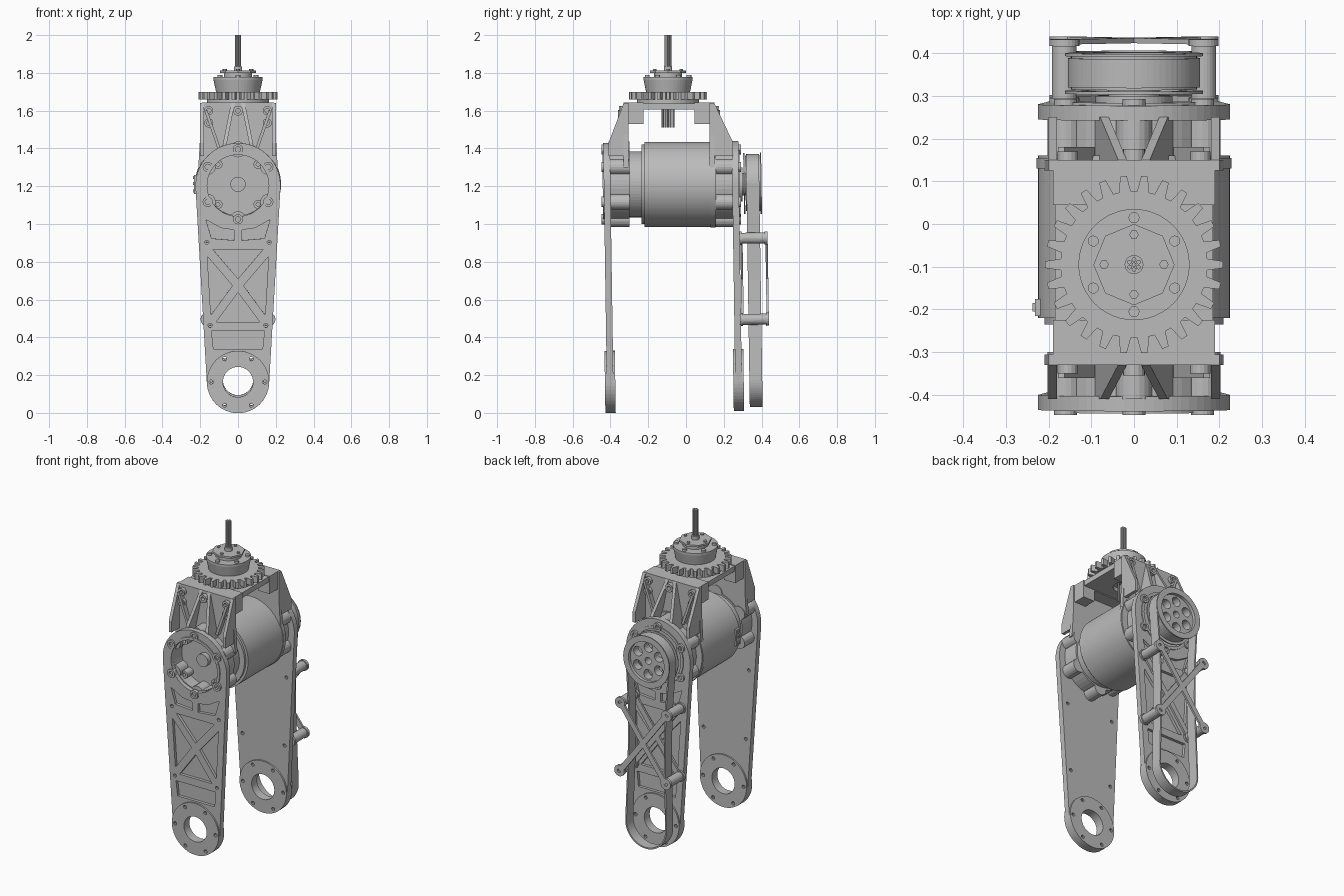
import bpy, bmesh, math
from mathutils import Matrix, Vector

cube = bpy.data.objects.get("Cube")
if cube:
    bpy.data.objects.remove(cube)

GREY = (0.5, 0.5, 0.5, 1)
metal = bpy.data.materials.new("machined grey")
metal.use_nodes = True
metal.diffuse_color = GREY
metal.node_tree.nodes["Principled BSDF"].inputs["Base Color"].default_value = GREY

AXIS = 1.21      # height of the motor axis
ANKLE = 0.17     # height of the lower ring
GEAR_Y = -0.095  # depth of the turntable axis
parts = []


def circle(u, v, r, n=48):
    return [(u + r * math.cos(2 * math.pi * i / n), v + r * math.sin(2 * math.pi * i / n)) for i in range(n)]


def ring_points(u, v, r, n, start=90):
    return [(u + r * math.cos(math.radians(start + 360 * i / n)),
             v + r * math.sin(math.radians(start + 360 * i / n))) for i in range(n)]


def capsule(r_top, r_low, top=AXIS, low=ANKLE, n=32):
    """Outline around two circles of different radius, joined by tangents."""
    lean = math.asin((r_top - r_low) / (top - low))
    pts = []
    for c, r, a, sweep in ((top, r_top, -lean, math.pi + 2 * lean), (low, r_low, math.pi + lean, math.pi - 2 * lean)):
        pts += [(r * math.cos(a + sweep * i / n), c + r * math.sin(a + sweep * i / n)) for i in range(n + 1)]
    return pts


def prism(name, loops, d0, d1, axis="Y"):
    """Extrude an outline (first loop) with holes (other loops) along an axis."""
    place = {"X": lambda u, v, d: (d, u, v), "Y": lambda u, v, d: (u, d, v), "Z": lambda u, v, d: (u, v, d)}[axis]
    bm = bmesh.new()
    edges = []
    for loop in loops:
        vs = [bm.verts.new(place(u, v, d0)) for u, v in loop]
        edges += [bm.edges.new((vs[i - 1], vs[i])) for i in range(len(vs))]
    bmesh.ops.triangle_fill(bm, edges=edges, use_beauty=True)
    grown = bmesh.ops.extrude_face_region(bm, geom=bm.faces[:], use_keep_orig=True)
    moved = [g for g in grown["geom"] if isinstance(g, bmesh.types.BMVert)]
    bmesh.ops.translate(bm, verts=moved, vec=Vector(place(0, 0, d1 - d0)))
    bmesh.ops.recalc_face_normals(bm, faces=bm.faces[:])
    mesh = bpy.data.meshes.new(name)
    bm.to_mesh(mesh)
    bm.free()
    mesh.materials.append(metal)
    ob = bpy.data.objects.new(name, mesh)
    bpy.context.collection.objects.link(ob)
    parts.append(ob)
    return ob


def disc(name, u, v, r, d0, d1, axis="Y", hole=0, n=48):
    loops = [circle(u, v, r, n)] + ([circle(u, v, hole, n)] if hole else [])
    return prism(name, loops, d0, d1, axis)


def box(name, x0, x1, y0, y1, z0, z1):
    return prism(name, [[(x0, y0), (x1, y0), (x1, y1), (x0, y1)]], z0, z1, "Z")


def bar(name, a, b, w, d0, d1):
    """Straight bar between two points of the xz plane."""
    a, b = Vector(a), Vector(b)
    s = (b - a).orthogonal().normalized() * w
    return prism(name, [[tuple(p) for p in (a + s, b + s, b - s, a - s)]], d0, d1)


def inset(poly, k):
    c = sum((Vector(p) for p in poly), Vector((0, 0))) / len(poly)
    return [tuple(c + (Vector(p) - c) * k) for p in poly]


# Leg plates: flat web, with a pocketed layer on the outer face
def leg(side, s, face):
    screws = [(x * sx, z) for x, z in ((0.165, 0.91), (0.148, 0.47)) for sx in (-1, 1)]
    screws += ring_points(0, ANKLE, 0.142, 6, 0)
    holes = [circle(u, v, 0.011, 10) for u, v in screws] + [circle(0, ANKLE, 0.08), circle(0, AXIS, 0.165)]
    tl, tr, bl, br, mid = (-0.18, 0.89), (0.18, 0.89), (-0.155, 0.47), (0.155, 0.47), (0, 0.68)
    pockets = [inset(t, 0.74) for t in ((tl, tr, mid), (bl, br, mid), (tl, bl, mid), (tr, br, mid))]
    pockets.append([(-0.14, 0.44), (0.14, 0.44), (0.13, 0.345), (-0.13, 0.345)])
    for k in (-1, 1):
        pockets.append([(0.02 * k, 0.92), (0.14 * k, 0.93), (0.17 * k, 1.03), (0.09 * k, 0.985), (0.02 * k, 0.975)])
    outline = capsule(0.225, 0.165)
    step = face - s * 0.018
    return [prism(side + "_leg_web", [outline] + holes, face - s * 0.035, step),
            prism(side + "_leg_ribs", [outline] + holes + pockets, step, face),
            prism(side + "_leg_ankle_ring", [circle(0, ANKLE, 0.165), circle(0, ANKLE, 0.08)] + holes[4:10],
                  face - s * 0.045, face + s * 0.01),
            disc(side + "_leg_rim", 0, AXIS, 0.18, face - s * 0.02, face + s * 0.006, hole=0.163)]


tilted = leg("front", -1, -0.435) + leg("back", 1, 0.28)

# Motor body and the hubs that carry the legs
disc("motor_body", 0, AXIS, 0.225, -0.22, 0.16, n=96)
disc("motor_seam", 0, AXIS, 0.228, 0.13, 0.155, n=96)
disc("motor_front_step", 0, AXIS, 0.21, -0.235, -0.22, n=64)
disc("motor_neck", 0, AXIS, 0.175, -0.31, -0.23, n=64)
box("motor_connector", -0.232, -0.2, -0.215, -0.175, 1.16, 1.26)
for z in (1.175, 1.215, 1.245):
    box("connector_pin", -0.238, -0.23, -0.205, -0.185, z - 0.008, z + 0.008)
disc("motor_shaft_stub", 0, AXIS, 0.04, -0.36, -0.3)
for side, y0, y1, face, s in (("front", -0.41, -0.3, -0.435, -1), ("back", 0.155, 0.25, 0.28, 1)):
    disc(side + "_hub", 0, AXIS, 0.185, y0, y1, hole=0.165)
    disc(side + "_hub_floor", 0, AXIS, 0.17, y0 + 0.08 if s < 0 else 0.2, y1)
    for u, v in ring_points(0, AXIS, 0.185, 6):
        disc(side + "_hub_boss", u, v, 0.042, y0, y1, n=20)
        disc(side + "_hub_bolt", u, v, 0.027, face - s * 0.01, face + s * 0.012, hole=0.014, n=16)
    for u, v in ring_points(0, AXIS, 0.15, 4, 45):
        disc(side + "_inner_lug", u, v, 0.024, y0 + 0.02, y1 - 0.01, hole=0.01, n=16)

# Upper bracket: walls with sloping gussets, corner blocks and a top plate
for side, s, wall, foot in (("front", -1, -0.305, -0.41), ("back", 1, 0.125, 0.25)):
    outer = wall + s * 0.025
    prism(side + "_bracket_wall", [[(-0.21, 1.3), (0.21, 1.3), (0.19, 1.64), (-0.19, 1.64)],
                                   circle(0, AXIS + 0.11, 0.01, 8)], wall, outer)
    slope = [(wall, 1.36), (foot, 1.36), (foot, 1.43), (outer, 1.64), (wall, 1.64)]
    for x in (-0.2, 0.18):
        prism(side + "_bracket_cheek", [slope], x, x + 0.02, "X")
    for k in (-1, 1):
        rib = prism(side + "_bracket_rib", [slope], -0.01, 0.01, "X")
        for v in rib.data.vertices:
            v.co.x += k * (0.075 - 0.2 * (v.co.z - 1.4))
        brace = bar(side + "_bracket_brace", (0.1 * k, 1.4), (0.17 * k, 1.6), 0.008, wall, outer + s * 0.03)
        for z in (1.535, 1.6):
            disc(side + "_bracket_screw", 0.155 * k, z, 0.024, wall, outer + s * 0.02, hole=0.012, n=16)
        box(side + "_corner_block", *sorted((0.11 * k, 0.19 * k)), *sorted((wall, wall - s * 0.08)), 1.53, 1.64)
    disc(side + "_centre_screw", 0, 1.6, 0.026, wall, outer + s * 0.025, hole=0.012, n=16)
    box(side + "_top_lip", -0.19, 0.19, *sorted((wall - s * 0.08, outer)), 1.6, 1.642)
prism("top_plate", [[(-0.185, -0.32), (0.185, -0.32), (0.185, 0.13), (-0.185, 0.13)],
                    circle(0, GEAR_Y, 0.06)], 1.605, 1.638, "Z")

# Turntable gear with its stacked hub
TEETH = 26
teeth = []
for i in range(TEETH):
    for f, r in ((-0.32, 0.172), (-0.16, 0.208), (0.16, 0.208), (0.32, 0.172)):
        a = 2 * math.pi * (i + f) / TEETH
        teeth.append((r * math.cos(a), GEAR_Y + r * math.sin(a)))
prism("turntable_gear", [teeth], 1.66, 1.7, "Z")
disc("gear_seat", 0, GEAR_Y, 0.165, 1.63, 1.662, "Z")
collar = disc("turntable_collar", 0, GEAR_Y, 0.13, 1.69, 1.765, "Z")
for v in collar.data.vertices:
    if v.co.z < 1.72:
        v.co.x *= 0.88
        v.co.y = GEAR_Y + (v.co.y - GEAR_Y) * 0.88
disc("collar_flange", 0, GEAR_Y, 0.13, 1.765, 1.778, "Z")
disc("cap_neck", 0, GEAR_Y, 0.075, 1.77, 1.805, "Z")
disc("cap_disc", 0, GEAR_Y, 0.095, 1.8, 1.812, "Z", n=8)
for u, v in ring_points(0, GEAR_Y, 0.11, 6):
    disc("flange_bolt", u, v, 0.013, 1.77, 1.79, "Z", n=12)
for u, v in ring_points(0, GEAR_Y, 0.07, 4, 0):
    disc("cap_bolt", u, v, 0.011, 1.81, 1.82, "Z", n=6)
disc("cable_gland", 0, GEAR_Y, 0.022, 1.81, 1.835, "Z", n=20)

# Cable strands above and below the turntable
for r, z0, z1, n in ((0.012, 1.8, 2.0, 6), (0.028, 1.51, 1.64, 6)):
    for u, v in ring_points(0, GEAR_Y, r, n) + [(0, GEAR_Y)]:
        disc("cable_strand", u, v, 0.0055, z0, z1, "Z", n=8)

# Drive pulley
pulley_holes = [circle(u, v, 0.03, 20) for u, v in ring_points(0, AXIS, 0.085, 6)]
pulley_holes.append(circle(0, AXIS, 0.022, 20))
disc("pulley_shaft", 0, AXIS, 0.09, 0.24, 0.3)
disc("pulley_spacer", 0, AXIS, 0.06, 0.29, 0.34, hole=0.022)
tilted.append(prism("pulley_web", [circle(0, AXIS, 0.14)] + pulley_holes, 0.33, 0.38))
tilted.append(disc("pulley_rim", 0, AXIS, 0.147, 0.315, 0.395, hole=0.125))
for y in (0.305, 0.393):
    tilted.append(disc("pulley_flange", 0, AXIS, 0.162, y, y + 0.007, hole=0.125))

# Belt, drawn in at the middle where the tensioner rollers press on it
def belt_loop(r_top, r_low, pinch):
    pts = capsule(r_top, r_low)
    left = [(-pinch, 0.92), (-pinch + 0.005, 0.7), (-pinch, 0.49)]
    right = [(-x, z) for x, z in reversed(left)]
    return pts[:33] + left + pts[33:] + right


tilted.append(prism("drive_belt", [belt_loop(0.155, 0.145, 0.135), belt_loop(0.146, 0.136, 0.126)], 0.32, 0.388))

# Tensioner: four rollers held between crossed links
for k in (-1, 1):
    for z in (0.92, 0.49):
        tilted.append(disc("tensioner_roller", 0.163 * k, z, 0.029, 0.285, 0.42, n=24))
        for y in (0.275, 0.412):
            tilted.append(disc("tensioner_end", 0.163 * k, z, 0.035, y, y + 0.016, hole=0.012, n=24))
    for y in (0.283, 0.416):
        tilted.append(bar("tensioner_link", (0.16 * k, 0.92), (-0.16 * k, 0.49), 0.017, y, y + 0.012))

# Legs and belt lean slightly about the motor axis
pivot = Vector((0, 0, AXIS))
lean = Matrix.Translation(pivot) @ Matrix.Rotation(0.015, 4, "X") @ Matrix.Translation(-pivot)
for ob in tilted:
    ob.data.transform(lean)

# Smooth round walls, keep edges sharp
for ob in bpy.context.view_layer.objects:
    ob.select_set(ob in parts)
bpy.context.view_layer.objects.active = parts[0]
bpy.ops.object.shade_smooth_by_angle(angle=math.radians(30))
